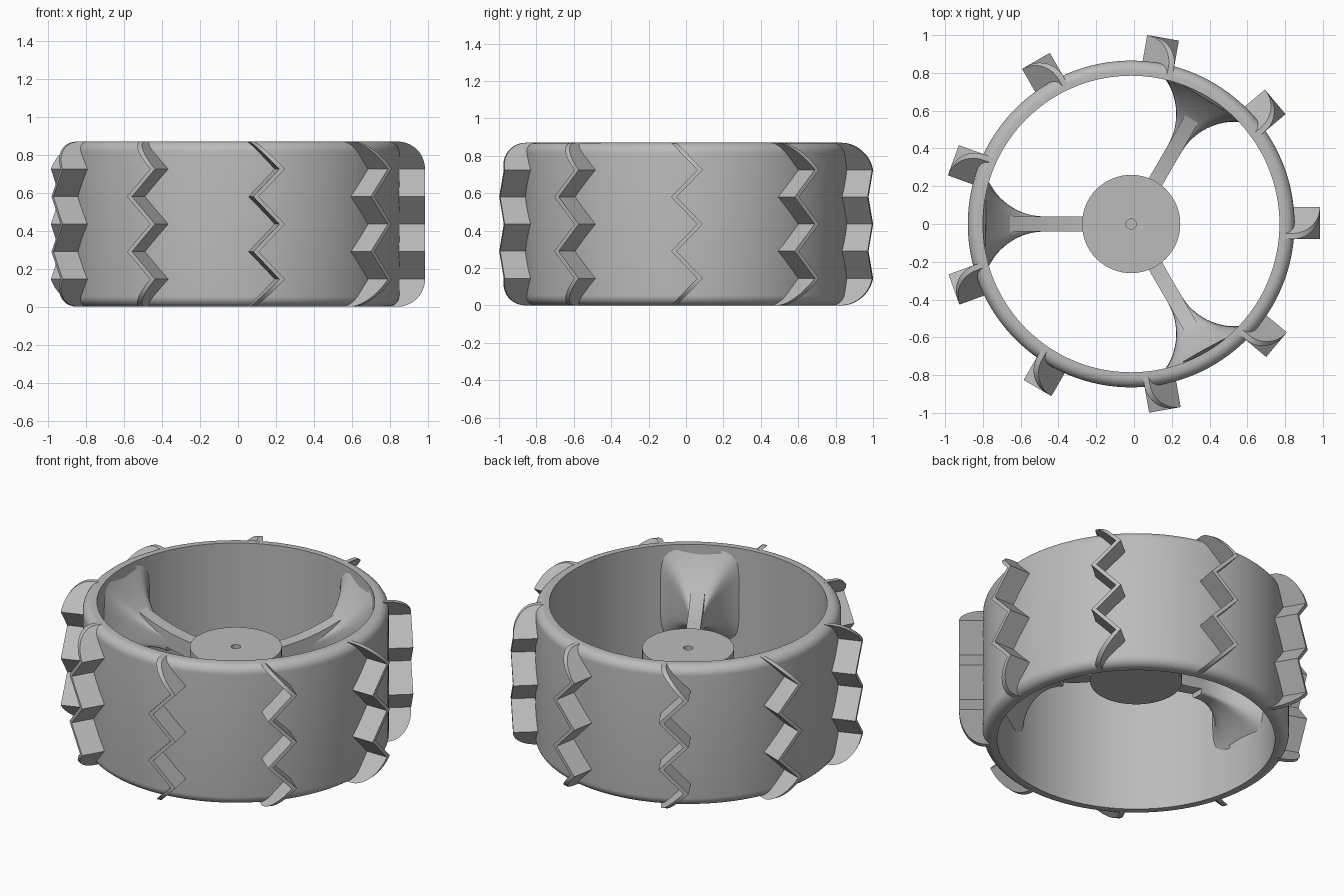
import bpy, bmesh, math
from mathutils import Matrix

old = bpy.data.objects.get("Cube")
if old:
    bpy.data.objects.remove(old, do_unlink=True)

HEIGHT = 0.87
CENTRE = Matrix.Translation((-0.015, 0, 0))

grey = bpy.data.materials.new("light_grey")
grey.use_nodes = True
grey.diffuse_color = (0.5, 0.5, 0.5, 1)
grey.node_tree.nodes["Principled BSDF"].inputs["Base Color"].default_value = (0.5, 0.5, 0.5, 1)


def loft(name, sections, angle=0, capped=True, closed=False, smooth=None):
    """Skin a list of equal closed sections, turned about the axle."""
    bm = bmesh.new()
    rings = [[bm.verts.new(p) for p in s] for s in sections]
    pairs = list(zip(rings, rings[1:]))
    if closed:
        pairs.append((rings[-1], rings[0]))
    n = len(rings[0])
    for a, b in pairs:
        for i in range(n):
            j = (i + 1) % n
            bm.faces.new((a[i], a[j], b[j], b[i]))
    if capped and not closed:
        bm.faces.new(rings[0])
        bm.faces.new(rings[-1])
    bmesh.ops.remove_doubles(bm, verts=bm.verts, dist=1e-5)
    bmesh.ops.recalc_face_normals(bm, faces=bm.faces)
    mesh = bpy.data.meshes.new(name)
    bm.to_mesh(mesh)
    bm.free()
    mesh.materials.append(grey)
    obj = bpy.data.objects.new(name, mesh)
    bpy.context.collection.objects.link(obj)
    obj.matrix_world = CENTRE @ Matrix.Rotation(math.radians(angle), 4, 'Z')
    if smooth:
        bpy.ops.object.select_all(action='DESELECT')
        obj.select_set(True)
        bpy.context.view_layer.objects.active = obj
        bpy.ops.object.shade_smooth_by_angle(angle=math.radians(smooth))
    return obj


def lathe(name, profile, steps, closed):
    """Revolve an (r, z) profile about the axle."""
    sections = []
    for r, z in profile:
        sections.append([(r * math.cos(a), r * math.sin(a), z)
                         for a in (2 * math.pi * k / steps for k in range(steps))])
    return loft(name, sections, capped=False, closed=closed, smooth=30)


# Rim: a band with rounded outer edges and crisp inner edges
INNER, OUTER, FILLET = 0.785, 0.865, 0.055
corner = [math.pi / 2 * k / 8 for k in range(9)]
upper = [(OUTER - FILLET * (1 - math.cos(a)), HEIGHT - FILLET * (1 - math.sin(a))) for a in corner]
lower = [(r, HEIGHT - z) for r, z in reversed(upper)]
lathe("rim", [(INNER, 0)] + lower + upper + [(INNER, HEIGHT)], 128, True)

# Hub: a disc with a small blind axle hole
lathe("hub", [(0, 0.38), (0.26, 0.38), (0.26, 0.59), (0.027, 0.59), (0.027, 0.45), (0, 0.45)], 64, False)

# Treads: zigzag blades whose outer corners are rounded off
ROUND, THICK, STEP = 0.145, 0.03, HEIGHT / 6


def zigzag(z):
    phase = (z / STEP) % 2
    return -0.08 + 0.14 * (phase if phase < 1 else 2 - phase)


arc = [math.pi / 2 * k / 10 for k in range(11)]
bottom = [(ROUND * (1 - math.cos(a)), 1 - ROUND * (1 - math.sin(a))) for a in arc]
stations = bottom + [(STEP * k, 1) for k in range(2, 5)]
stations += [(HEIGHT - z, r) for z, r in reversed(bottom)]
blade = []
for z, r in stations:
    t = zigzag(z)
    blade.append([(0.81, t, z), (r, t, z), (r, t + THICK, z), (0.81, t + THICK, z)])
for k in range(9):
    loft(f"tread_{k + 1}", blade, 40 * k, smooth=20)


# Spokes: a slim rising arm that runs into a flared foot on the rim wall
def signed_power(v, e):
    return math.copysign(abs(v) ** e, v)


flare = []
for k in range(17):
    t = k / 16
    grow = t ** 2.2
    half_w, half_h, mid = 0.04 + 0.19 * grow, 0.05 + 0.24 * grow, 0.5 + 0.06 * t
    section = []
    for i in range(48):
        a = 2 * math.pi * i / 48
        y = half_w * signed_power(math.cos(a), 0.4)
        z = mid + half_h * signed_power(math.sin(a), 0.4)
        wall = math.sqrt(0.79 ** 2 - y * y)
        section.append((0.45 + (wall - 0.45) * t, y, z))
    flare.append(section)

arm = []
for k in range(13):
    t = k / 12
    x, top = 0.2 + 0.46 * t, 0.55 + 0.11 * t ** 2
    arm.append([(x, -0.04, top - 0.1), (x, 0.04, top - 0.1), (x, 0.04, top), (x, -0.04, top)])

for k, angle in enumerate((60, 180, 300)):
    loft(f"spoke_arm_{k + 1}", arm, angle, smooth=30)
    loft(f"spoke_foot_{k + 1}", flare, angle, smooth=40)
